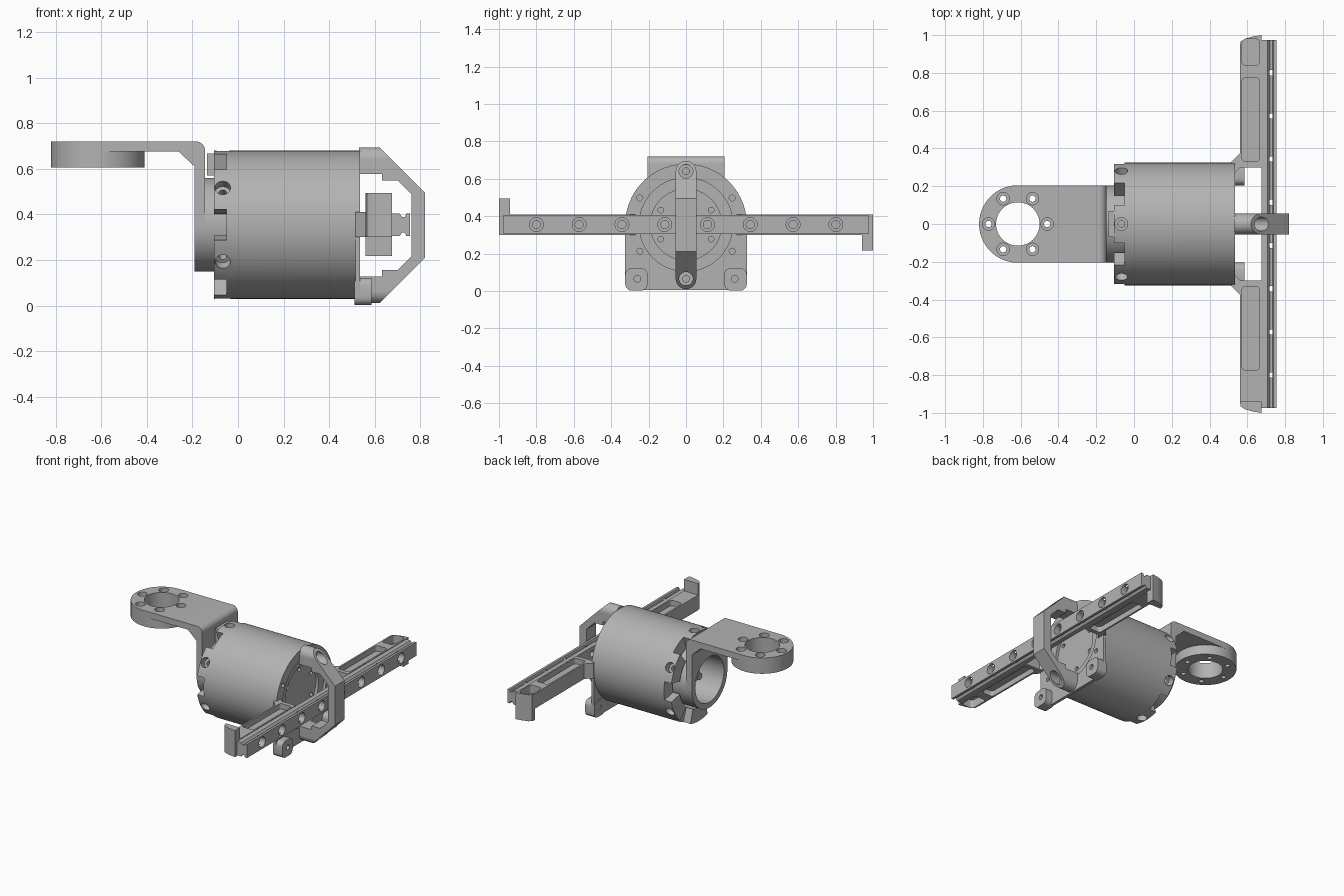
import bpy, bmesh, math
from mathutils import Matrix, Vector

if "Cube" in bpy.data.objects:
    bpy.data.objects.remove(bpy.data.objects["Cube"])

grey = bpy.data.materials.new("machined_grey")
grey.use_nodes = True
COLOR = (0.45, 0.45, 0.45, 1)
grey.diffuse_color = COLOR
grey.node_tree.nodes["Principled BSDF"].inputs["Base Color"].default_value = COLOR

AXIS_Z = 0.355          # height of the motor axis
parts = []


# ---- helpers ----
def arc(u, v, r, a0, a1, n=16):
    angles = [math.radians(a0 + (a1 - a0) * i / n) for i in range(n + 1)]
    return [(u + r * math.cos(a), v + r * math.sin(a)) for a in angles]


def circle(u, v, r, n=48):
    return arc(u, v, r, 0, 360, n)[:-1]


def rect(u0, u1, v0, v1):
    return [(u0, v0), (u1, v0), (u1, v1), (u0, v1)]


def rounded(u0, u1, v0, v1, r):
    return (arc(u1 - r, v1 - r, r, 0, 90, 5) + arc(u0 + r, v1 - r, r, 90, 180, 5)
            + arc(u0 + r, v0 + r, r, 180, 270, 5) + arc(u1 - r, v0 + r, r, 270, 360, 5))


def prism(bm, outline, axis, a, b, matrix=None):
    place = {"x": lambda p, h: (h, p[0], p[1]),
             "y": lambda p, h: (p[0], h, p[1]),
             "z": lambda p, h: (p[0], p[1], h)}[axis]
    ends = [[bm.verts.new(place(p, h)) for p in outline] for h in (a, b)]
    n = len(outline)
    bm.faces.new(ends[0])
    bm.faces.new(ends[1])
    for i in range(n):
        j = (i + 1) % n
        bm.faces.new((ends[0][i], ends[0][j], ends[1][j], ends[1][i]))
    if matrix:
        bmesh.ops.transform(bm, matrix=matrix, verts=ends[0] + ends[1])


def solid(name, *prisms):
    bm = bmesh.new()
    for p in prisms:
        prism(bm, *p)
    bmesh.ops.recalc_face_normals(bm, faces=bm.faces)
    mesh = bpy.data.meshes.new(name)
    bm.to_mesh(mesh)
    bm.free()
    mesh.materials.append(grey)
    obj = bpy.data.objects.new(name, mesh)
    bpy.context.collection.objects.link(obj)
    parts.append(obj)
    return obj


def boolean(obj, prisms, operation="DIFFERENCE"):
    cutter = solid("cutter", *prisms)
    parts.remove(cutter)
    mod = obj.modifiers.new("cut", "BOOLEAN")
    mod.operation = operation
    mod.solver = "EXACT"
    mod.object = cutter
    graph = bpy.context.evaluated_depsgraph_get()
    mesh = bpy.data.meshes.new_from_object(obj.evaluated_get(graph))
    obj.modifiers.clear()
    obj.data = mesh
    bpy.data.objects.remove(cutter)


def spin(angle):
    centre = Vector((0, 0, AXIS_Z))
    return (Matrix.Translation(centre) @ Matrix.Rotation(math.radians(angle), 4, "X")
            @ Matrix.Translation(-centre))


def ring_of(radius, r, a, b, start=0, n=6):
    out = []
    for i in range(n):
        t = math.radians(start + 360 * i / n)
        out.append((circle(radius * math.cos(t), AXIS_Z + radius * math.sin(t), r, 20), "x", a, b))
    return out


# ---- motor housing with castellated front and radial screw holes ----
housing = solid("motor_housing", (circle(0, AXIS_Z, 0.325, 96), "x", -0.105, 0.515))
boolean(housing, [(circle(0, AXIS_Z, 0.225, 64), "x", -0.2, 0.02)])
boolean(housing, [(arc(0, AXIS_Z, 0.4, a - 12, a + 12, 6) + arc(0, AXIS_Z, 0.15, a + 12, a - 12, 6),
                   "x", -0.2, -0.05) for a in range(0, 360, 60)])
boolean(housing, [(circle(-0.067, 0, 0.034, 24), "z", 0.63, 0.75, spin(a)) for a in range(0, 360, 60)])
boolean(housing, [(circle(-0.067, 0, 0.018, 16), "z", 0.54, 0.66, spin(a)) for a in range(0, 360, 60)])
boolean(housing, [(circle(0, AXIS_Z, 0.19, 64), "x", 0.495, 0.6)])
boolean(housing, ring_of(0.155, 0.015, 0.46, 0.6, 30))
solid("top_tab", (rect(-0.07, 0.07, 0.57, 0.668), "x", -0.135, -0.104))

# ---- rear mounting plate with two feet ----
plate = solid("rear_plate", (arc(0, AXIS_Z, 0.325, 0, 180, 48)
                             + arc(-0.285, 0.045, 0.04, 180, 270, 6)
                             + arc(0.285, 0.045, 0.04, 270, 360, 6), "x", 0.515, 0.535))
boolean(plate, [(circle(0, AXIS_Z, 0.25, 64), "x", 0.5, 0.6)])
boolean(plate, ring_of(0.285, 0.016, 0.5, 0.6, 30, 2) + ring_of(0.285, 0.016, 0.5, 0.6, 150, 2))
for side, name in ((1, "left_foot"), (-1, "right_foot")):
    lo, hi = sorted((side * 0.205, side * 0.325))
    foot = solid(name, (rounded(lo, hi, 0.002, 0.122, 0.035), "x", 0.51, 0.585))
    boolean(foot, [(circle(side * 0.26, 0.065, 0.018, 20), "x", 0.4, 0.7)])

# ---- output rotor inside the front opening ----
solid("rotor_hub", (circle(0, AXIS_Z, 0.07), "x", -0.06, 0.03))
solid("rotor_bosses", *ring_of(0.115, 0.026, -0.04, 0.03, 30))
flange = solid("output_flange", (circle(0, AXIS_Z, 0.205, 64), "x", -0.145, 0.03))
lower = solid("bracket_lower_flange", (arc(0, AXIS_Z, 0.205, 180, 360, 32)
                                       + [(0.205, 0.41), (-0.205, 0.41)], "x", -0.19, -0.145))

# ---- angled bracket and its end ring ----
bracket = solid("bracket_arm", (
    [(-0.615, 0.675), (-0.26, 0.675), (-0.19, 0.61), (-0.19, 0.41), (-0.145, 0.41)]
    + arc(-0.185, 0.68, 0.04, 0, 90, 8) + [(-0.615, 0.72)], "y", -0.205, 0.205))
end_ring = solid("bracket_end_ring", (
    arc(-0.615, 0, 0.205, 90, 270, 40) + arc(-0.615, 0, 0.205, 270, 450, 40)[1:-1], "z", 0.605, 0.7199))
for part in (flange, lower, bracket):
    boolean(part, [(circle(0, AXIS_Z, 0.165, 64), "x", -0.3, 0.01)])
bolts = [(-0.615 + 0.155 * math.cos(math.radians(a)), 0.155 * math.sin(math.radians(a)))
         for a in range(0, 360, 60)]
for part in (bracket, end_ring):
    boolean(part, [(circle(-0.615, 0, 0.115, 64), "z", 0.5, 0.8)])
    boolean(part, [(circle(x, y, 0.033, 24), "z", 0.68, 0.8) for x, y in bolts])
    boolean(part, [(circle(x, y, 0.017, 16), "z", 0.5, 0.7) for x, y in bolts])

# ---- side arms: the second is the first turned half way about the motor axis ----
tip = [(0.675, 1.0), (0.63, 0.993), (0.585, 0.98), (0.565, 0.965), (0.56, 0.94)]
for name, turn in (("left", 0), ("right", 180)):
    m = spin(turn)
    arm = solid(name + "_arm", ([(0.56, 0.30), (0.675, 0.30)] + tip, "z", 0.30, 0.41, m))
    pocket = rounded(0.572, 0.664, 0.33, 0.775, 0.02)
    boolean(arm, [(pocket, "z", 0.37, 0.5, m), (pocket, "z", 0.2, 0.34, m),
                  (rounded(0.572, 0.664, 0.84, 0.98, 0.02), "z", 0.35, 0.5, m)])
    solid(name + "_arm_lip", ([(0.56, 0.94), (0.675, 0.94)] + tip[:-1], "z", 0.217, 0.30, m))
    solid(name + "_arm_gusset", ([(0.515, 0.27), (0.535, 0.27), (0.562, 0.30), (0.562, 0.375),
                                  (0.515, 0.328)], "z", 0.30, 0.41, m))

# ---- grooved linear rail ----
half = [(0.675, 0.05), (0.708, 0.05), (0.72, 0.034), (0.733, 0.034), (0.738, 0.05), (0.755, 0.05)]
rail = solid("linear_rail", ([(x, AXIS_Z + h) for x, h in half]
                             + [(x, AXIS_Z - h) for x, h in reversed(half)], "y", -0.975, 0.975))
holes = [0.115 + 0.2287 * i for i in range(-4, 4)]
boolean(rail, [(circle(y, AXIS_Z, 0.037, 24), "x", 0.71, 0.8) for y in holes])
boolean(rail, [(circle(y, AXIS_Z, 0.022, 16), "x", 0.6, 0.73) for y in holes])

# ---- C-shaped guard over the rail, with rounded screw ends ----
upper = [(0.53, 0.225), (0.632, 0.225), (0.632, 0.197), (0.70, 0.197), (0.762, 0.135)]
outer = [(0.82, 0.142), (0.62, 0.342), (0.53, 0.342)]
outline = ([(x, 0.3525 + h) for x, h in upper] + [(x, 0.3525 - h) for x, h in reversed(upper)]
           + [(x, 0.3525 - h) for x, h in reversed(outer)] + [(x, 0.3525 + h) for x, h in outer])
guard = solid("rail_guard", (outline, "y", -0.07, 0.07))
boolean(guard, [(arc(0, 0.64, 0.055, 0, 180, 24) + arc(0, 0.065, 0.055, 180, 360, 24),
                 "x", 0.4, 0.9)], "INTERSECT")
boolean(guard, [(circle(0, z, 0.037, 24), "x", 0.61, 0.9) for z in (0.64, 0.065)])
boolean(guard, [(circle(0, z, 0.018, 16), "x", 0.5, 0.65) for z in (0.64, 0.065)])

# ---- smooth curved faces, keep edges sharp ----
bpy.ops.object.select_all(action="DESELECT")
for obj in parts:
    obj.select_set(True)
bpy.context.view_layer.objects.active = parts[0]
bpy.ops.object.shade_smooth_by_angle(angle=math.radians(25))
